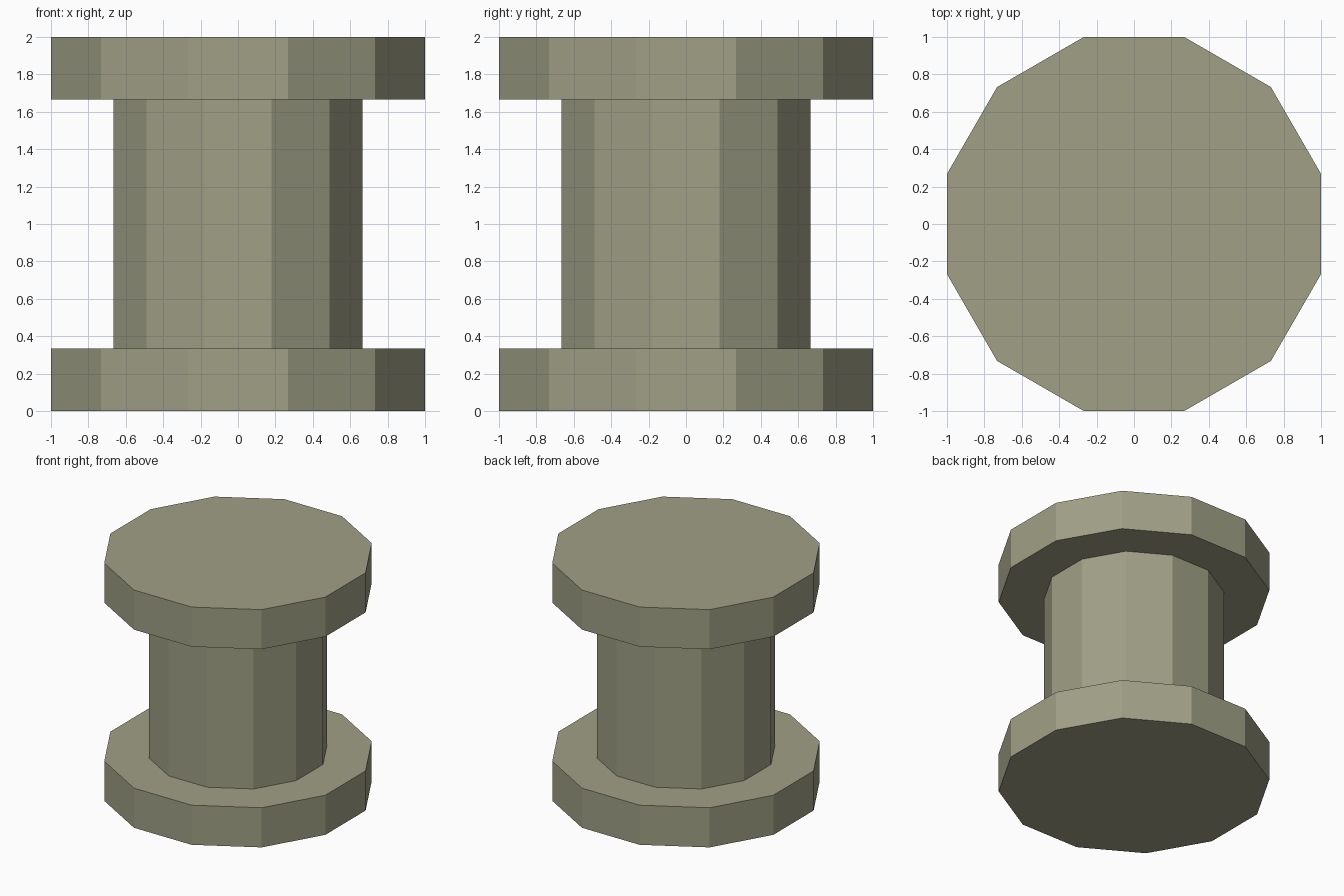
import bpy
from math import cos, pi

if "Cube" in bpy.data.objects:
    bpy.data.objects.remove(bpy.data.objects["Cube"], do_unlink=True)

SIDES = 12
FLANGE_HEIGHT = 1 / 3
CORE_HEIGHT = 2 - 2 * FLANGE_HEIGHT

# Single olive grey colour
olive = bpy.data.materials.new("olive_grey")
olive.use_nodes = True
colour = (0.35, 0.35, 0.24, 1)
olive.diffuse_color = colour
olive.node_tree.nodes["Principled BSDF"].inputs["Base Color"].default_value = colour


def drum(name, half_width, bottom, height, caps="NGON"):
    """Flat-sided drum with flats facing along x and y."""
    bpy.ops.mesh.primitive_cylinder_add(
        vertices=SIDES, radius=half_width / cos(pi / SIDES), depth=height,
        end_fill_type=caps, location=(0, 0, bottom + height / 2),
        rotation=(0, 0, pi / SIDES))
    part = bpy.context.object
    part.name = name
    part.data.materials.append(olive)
    bpy.ops.object.transform_apply(location=False, rotation=True, scale=False)
    bpy.ops.object.shade_flat()
    return part


# Wide flanges at both ends, joined by a narrower open-ended core
drum("bottom_flange", 1, 0, FLANGE_HEIGHT)
drum("core", 2 / 3, FLANGE_HEIGHT, CORE_HEIGHT, caps="NOTHING")
drum("top_flange", 1, 2 - FLANGE_HEIGHT, FLANGE_HEIGHT)
